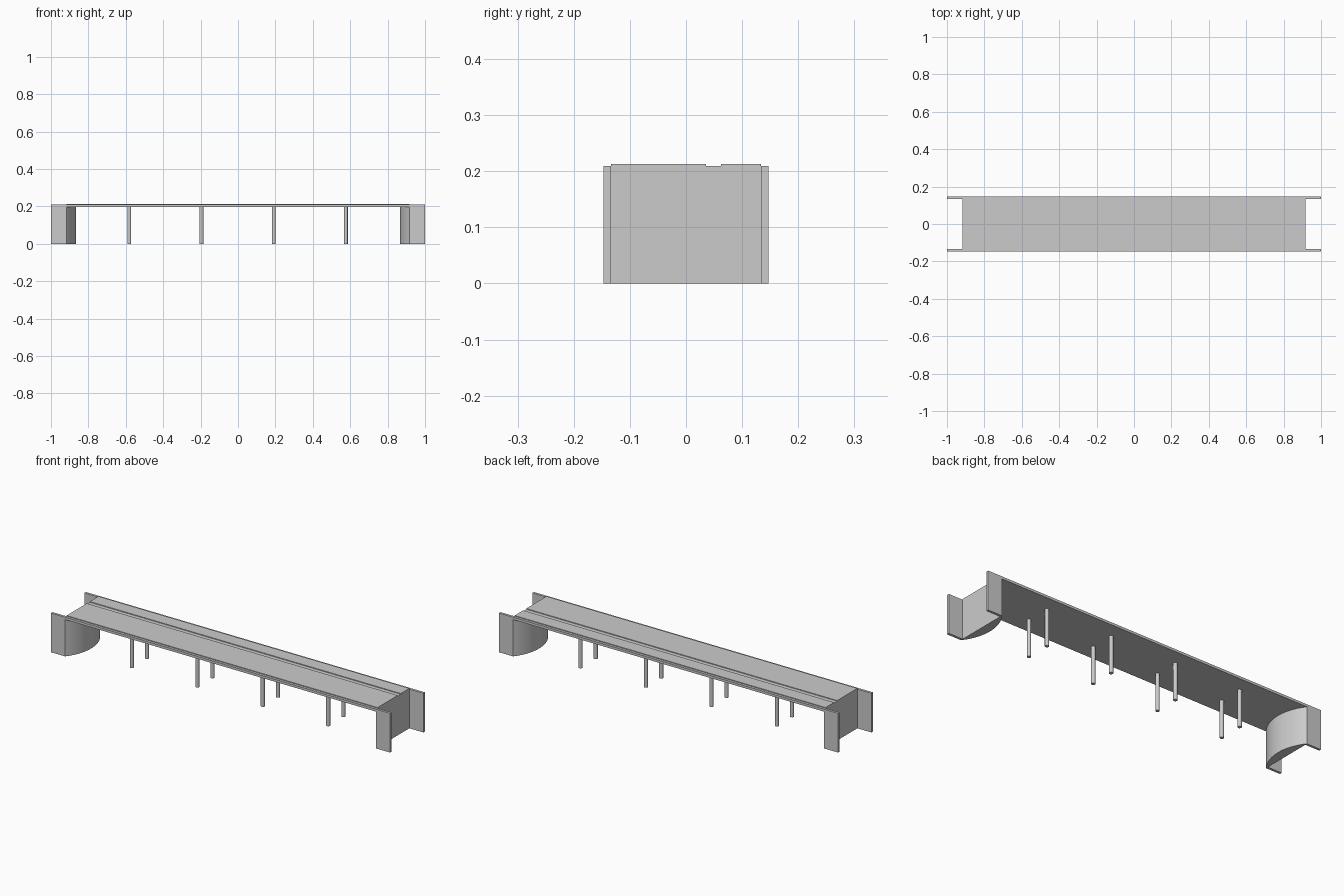
import bpy, bmesh, math

if "Cube" in bpy.data.objects:
    bpy.data.objects.remove(bpy.data.objects["Cube"])

END = 0.917      # deck end in x
HALF = 0.147     # half width in y
LEDGE = 0.134    # inner side of edge ledge and wing walls
Z_UNDER, Z_LOW, Z_TOP = 0.196, 0.209, 0.213


def prism(name, points, vector, smooth=False):
    """Extrude a closed polygon along a vector."""
    bm = bmesh.new()
    face = bm.faces.new([bm.verts.new(p) for p in points])
    res = bmesh.ops.extrude_face_region(bm, geom=[face], use_keep_orig=True)
    new = [g for g in res["geom"] if isinstance(g, bmesh.types.BMVert)]
    bmesh.ops.translate(bm, verts=new, vec=vector)
    bmesh.ops.recalc_face_normals(bm, faces=bm.faces)
    mesh = bpy.data.meshes.new(name)
    bm.to_mesh(mesh)
    bm.free()
    obj = bpy.data.objects.new(name, mesh)
    bpy.context.collection.objects.link(obj)
    if smooth:
        bpy.ops.object.select_all(action="DESELECT")
        obj.select_set(True)
        bpy.context.view_layer.objects.active = obj
        bpy.ops.object.shade_smooth_by_angle(angle=math.radians(30))
    return obj


# Deck slab with low edge ledges and one lengthwise groove
profile = [(-HALF, Z_UNDER), (HALF, Z_UNDER), (HALF, Z_LOW), (LEDGE, Z_LOW),
           (LEDGE, Z_TOP), (0.062, Z_TOP), (0.062, Z_LOW), (0.036, Z_LOW),
           (0.036, Z_TOP), (-LEDGE, Z_TOP), (-LEDGE, Z_LOW), (-HALF, Z_LOW)]
prism("deck", [(-END, y, z) for y, z in profile], (2 * END, 0, 0))

# Abutments: flat outer face, rounded inner face
sag = 0.051
radius = (HALF ** 2 + sag ** 2) / (2 * sag)
half_angle = math.asin(HALF / radius)
for side, label in ((-1, "left"), (1, "right")):
    arc = []
    for i in range(25):
        a = half_angle * (2 * i / 24 - 1)
        x = END - sag + radius * (1 - math.cos(a))
        arc.append((side * x, radius * math.sin(a), 0))
    prism(f"abutment_{label}", arc, (0, 0, Z_UNDER), smooth=True)

    # Wing walls running out from the abutment
    for s, where in ((-1, "front"), (1, "back")):
        y0, y1 = s * LEDGE, s * HALF
        base = [(side * END, y0, 0), (side, y0, 0), (side, y1, 0), (side * END, y1, 0)]
        prism(f"wing_wall_{label}_{where}", base, (0, 0, Z_LOW))

# Round support columns in pairs
for i in range(4):
    for s, where in ((-1, "front"), (1, "back")):
        cx, cy, r = -0.581 + 0.386 * i, s * 0.064, 0.01
        ring = [(cx + r * math.cos(math.tau * k / 24),
                 cy + r * math.sin(math.tau * k / 24), 0) for k in range(24)]
        prism(f"column_{i + 1}_{where}", ring, (0, 0, Z_UNDER), smooth=True)
